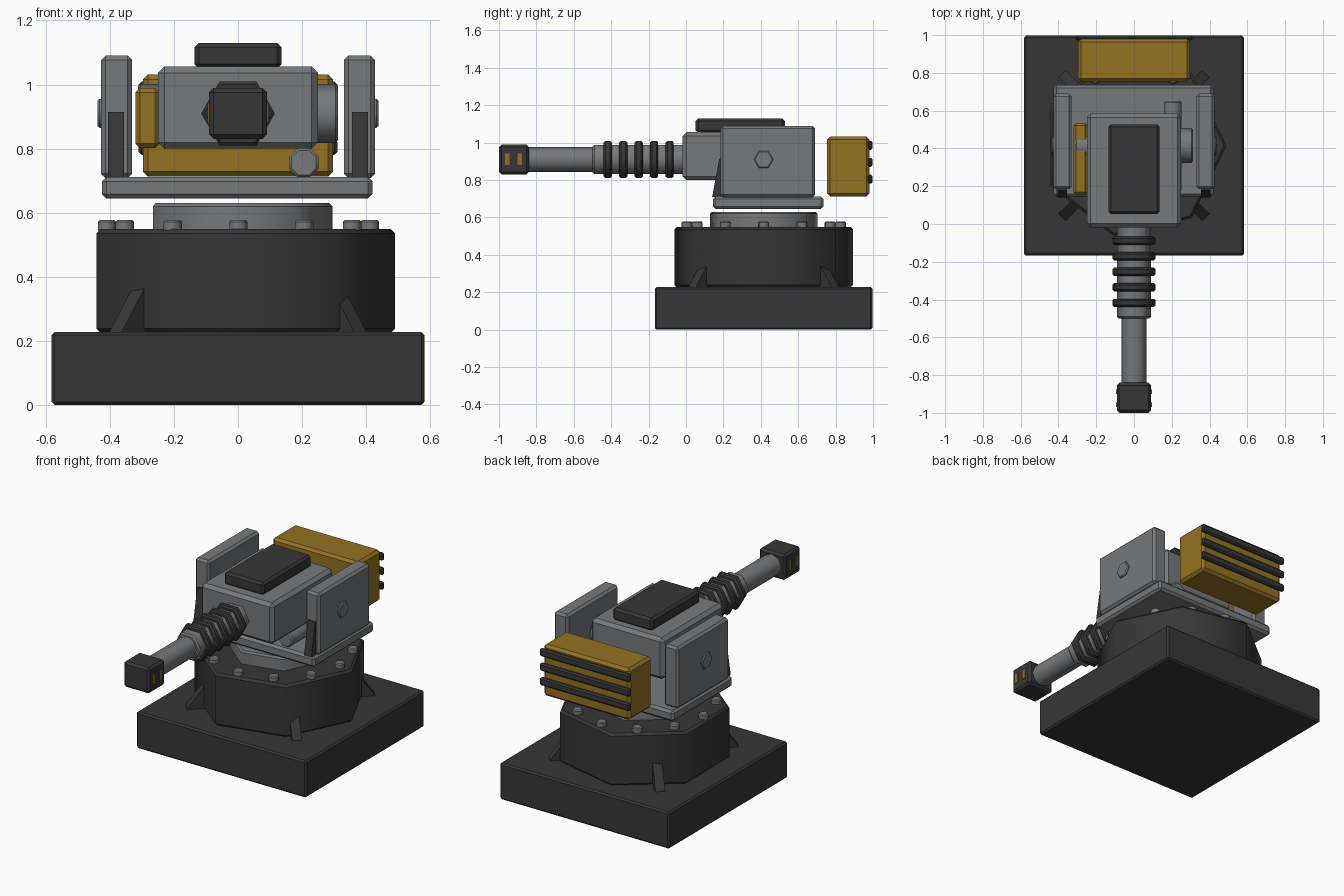
import bpy, bmesh, math
from mathutils import Matrix, Vector

if "Cube" in bpy.data.objects:
    bpy.data.objects.remove(bpy.data.objects["Cube"])


def material(name, rgb):
    m = bpy.data.materials.new(name)
    m.diffuse_color = (*rgb, 1)
    m.use_nodes = True
    m.node_tree.nodes["Principled BSDF"].inputs["Base Color"].default_value = m.diffuse_color
    return m


DARK = material("dark_steel", (0.037, 0.037, 0.038))
GREY = material("grey_metal", (0.185, 0.19, 0.198))
YELLOW = material("ochre_paint", (0.29, 0.165, 0.016))
CY = 0.415       # turret centre along y
AXIS_Z = 0.91    # gun axis height


def finish(name, bm, mat):
    bmesh.ops.recalc_face_normals(bm, faces=bm.faces)
    me = bpy.data.meshes.new(name)
    bm.to_mesh(me)
    bm.free()
    me.materials.append(mat)
    ob = bpy.data.objects.new(name, me)
    bpy.context.collection.objects.link(ob)
    return ob


def box(name, x, y, z, mat, bevel=0.012):
    """Chamfered box from (min, max) ranges."""
    bm = bmesh.new()
    bmesh.ops.create_cube(bm, size=1)
    for v in bm.verts:
        v.co = [r[0] + (c + 0.5) * (r[1] - r[0]) for c, r in zip(v.co, (x, y, z))]
    ob = finish(name, bm, mat)
    if bevel:
        mod = ob.modifiers.new("chamfer", 'BEVEL')
        mod.width = bevel
        mod.segments = 1
    return ob


def prism(name, base, axis, r, length, sides, mat, chamfer=0.01, turn=0.0):
    """Chamfered prism from a base point along an axis, smooth around its sides."""
    bm = bmesh.new()
    rings = []
    profile = [(r - chamfer, 0), (r, chamfer), (r, length - chamfer), (r - chamfer, length)]
    for rad, h in profile:
        rings.append([bm.verts.new((rad * math.cos(turn + 2 * math.pi * i / sides),
                                    rad * math.sin(turn + 2 * math.pi * i / sides), h))
                      for i in range(sides)])
    bm.faces.new(rings[0])
    bm.faces.new(rings[-1])
    for a, b in zip(rings, rings[1:]):
        for i in range(sides):
            j = (i + 1) % sides
            bm.faces.new((a[i], a[j], b[j], b[i])).smooth = True
    for ring in rings:
        for i in range(sides):
            bm.edges.get((ring[i], ring[(i + 1) % sides])).smooth = False
    frames = {'X': Matrix(((0, 0, 1), (0, 1, 0), (-1, 0, 0))),
              'Y': Matrix(((1, 0, 0), (0, 0, 1), (0, -1, 0))),
              'Z': Matrix.Identity(3)}
    for v in bm.verts:
        v.co = frames[axis] @ v.co + Vector(base)
    return finish(name, bm, mat)


def wedge(name, profile, width, mat, matrix):
    """Extruded (u, z) outline, centred on its width, then placed by a matrix."""
    bm = bmesh.new()
    f = bm.faces.new([bm.verts.new((u, -width / 2, z)) for u, z in profile])
    ext = bmesh.ops.extrude_face_region(bm, geom=[f])
    for v in ext["geom"]:
        if isinstance(v, bmesh.types.BMVert):
            v.co.y += width
    bm.transform(matrix)
    return finish(name, bm, mat)


# Foundation, drum and bearing ring
box("foundation", (-0.582, 0.582), (CY - 0.582, CY + 0.582), (0, 0.228), DARK, 0.01)
prism("drum", (0, CY, 0.225), 'Z', 0.49, 0.325, 7, DARK, 0.014)
prism("bearing_ring", (0, CY, 0.54), 'Z', 0.295, 0.09, 7, GREY, 0.01)

# Bolts around the drum top
for i in range(12):
    a = i * math.pi / 6
    prism("drum_bolt", (0.41 * math.cos(a), CY + 0.41 * math.sin(a), 0.54),
          'Z', 0.03, 0.038, 7, GREY, 0.006)

# Ribs bracing the drum
for i in range(4):
    place = Matrix.Translation((0, CY, 0)) @ Matrix.Rotation(math.pi / 4 + i * math.pi / 2, 4, 'Z')
    wedge("drum_rib", [(0.40, 0.22), (0.54, 0.22), (0.535, 0.235), (0.44, 0.365), (0.40, 0.365)],
          0.055, DARK, place)

# Turntable and side cheeks
box("turntable", (-0.425, 0.42), (0.145, 0.735), (0.645, 0.712), GREY, 0.014)
for s in (-1, 1):
    box("side_cheek", tuple(sorted((s * 0.33, s * 0.427))), (0.185, 0.69), (0.708, 1.09), GREY, 0.014)
    prism("cheek_bolt", (0.41 if s > 0 else -0.438, CY, AXIS_Z), 'X', 0.052, 0.028, 6, GREY, 0.006,
          math.pi / 2)
    place = Matrix.Translation((s * 0.38, 0, 0)) @ Matrix.Rotation(math.pi / 2, 4, 'Z')
    wedge("cheek_brace", [(0.14, 0.71), (0.20, 0.71), (0.20, 0.915), (0.178, 0.915)], 0.05, DARK, place)

# Gun housing, trunnion, lid, side box and lower cylinder
box("gun_housing", (-0.25, 0.25), (-0.018, 0.585), (0.80, 1.056), GREY, 0.02)
prism("trunnion", (-0.312, CY, AXIS_Z), 'X', 0.092, 0.624, 8, GREY, 0.008)
box("housing_lid", (-0.136, 0.136), (0.052, 0.528), (1.05, 1.13), DARK, 0.014)
box("ammo_box", (-0.32, -0.245), (0.155, 0.535), (0.802, 0.99), YELLOW, 0.014)
prism("elevation_cylinder", (0.205, 0.17, 0.756), 'Y', 0.05, 0.482, 8, GREY, 0.008, math.pi / 8)

# Rear counterweight with slats
box("counterweight", (-0.297, 0.297), (0.755, 0.98), (0.713, 1.032), YELLOW, 0.016)
for z in (0.805, 0.895, 0.985):
    box("rear_slat", (-0.31, 0.31), (0.972, 0.998), (z - 0.024, z + 0.024), DARK, 0.009)

# Barrel: sleeve, cooling rings, tube and muzzle
prism("barrel_sleeve", (0, -0.5, AXIS_Z), 'Y', 0.09, 0.50, 6, GREY, 0.01)
for i in range(5):
    prism("cooling_ring", (0, -0.44 + i * 0.0825, AXIS_Z), 'Y', 0.115, 0.044, 6, DARK, 0.01)
prism("barrel_tube", (0, -0.86, AXIS_Z), 'Y', 0.066, 0.40, 8, GREY, 0.005)
box("muzzle_block", (-0.09, 0.09), (-1.0, -0.84), (0.83, 0.99), DARK, 0.014)
for s in (-1, 1):
    for y in (-0.956, -0.888):
        box("muzzle_slot", (s * 0.091 - 0.004, s * 0.091 + 0.004), (y - 0.012, y + 0.012),
            (0.88, 0.942), YELLOW, 0)
